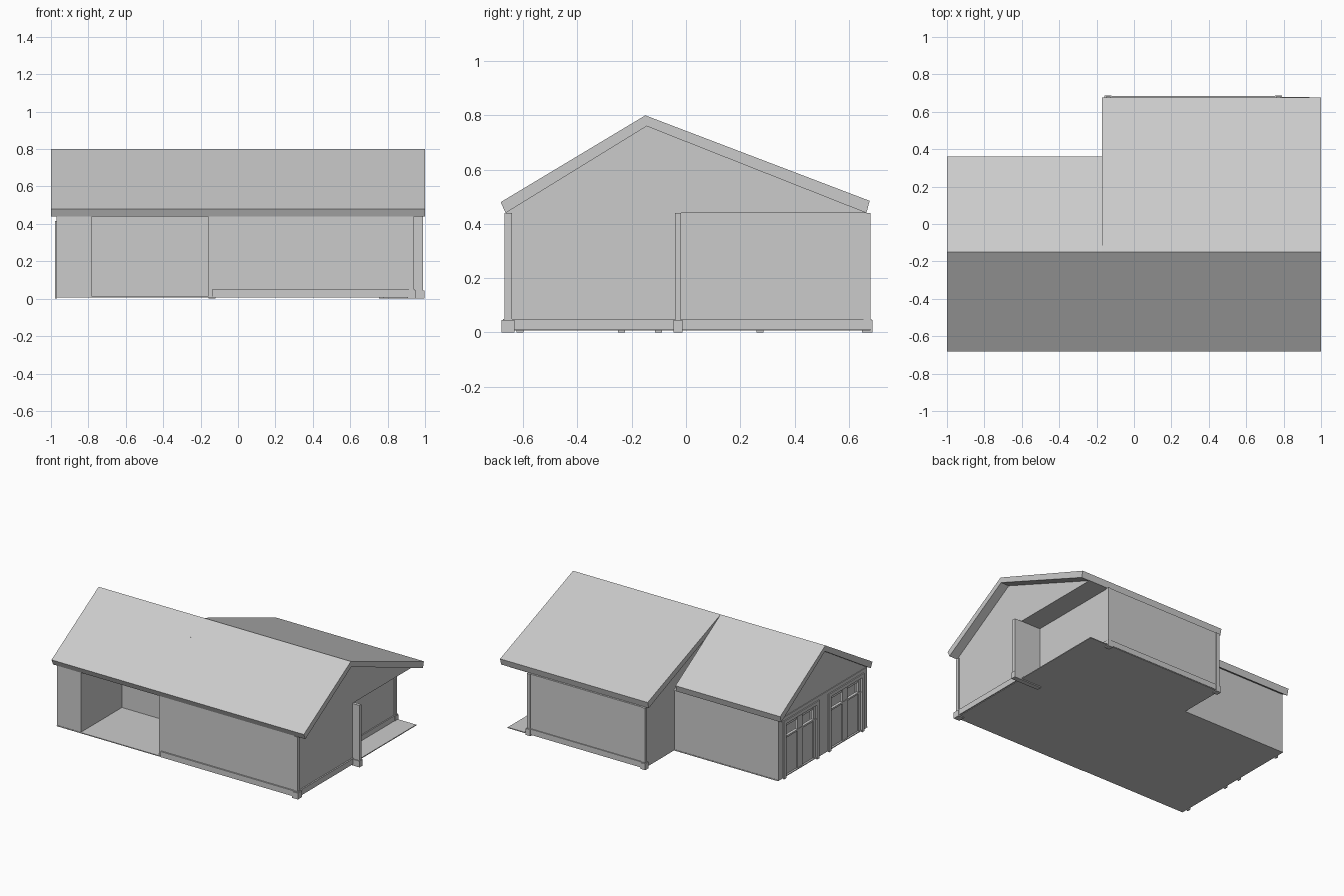
import bpy, bmesh
from mathutils import Vector

if "Cube" in bpy.data.objects:
    bpy.data.objects.remove(bpy.data.objects["Cube"])


def prism(name, pts, axis, lo, hi):
    """Extrude a 2D outline: axis 'z' takes (x, y) points, axis 'x' takes (y, z) points."""
    bm = bmesh.new()
    co = (lambda p: (p[0], p[1], lo)) if axis == 'z' else (lambda p: (lo, p[0], p[1]))
    face = bm.faces.new([bm.verts.new(co(p)) for p in pts])
    ext = bmesh.ops.extrude_face_region(bm, geom=[face])
    move = Vector((0, 0, hi - lo)) if axis == 'z' else Vector((hi - lo, 0, 0))
    bmesh.ops.translate(bm, vec=move, verts=[v for v in ext['geom'] if isinstance(v, bmesh.types.BMVert)])
    bmesh.ops.recalc_face_normals(bm, faces=bm.faces)
    me = bpy.data.meshes.new(name)
    bm.to_mesh(me)
    bm.free()
    ob = bpy.data.objects.new(name, me)
    bpy.context.collection.objects.link(ob)
    return ob


def box(name, x0, x1, y0, y1, z0, z1):
    return prism(name, [(x0, y0), (x1, y0), (x1, y1), (x0, y1)], 'z', z0, z1)


WALL_TOP = 0.44
doors = [(-0.60, -0.25), (-0.09, 0.26)]

# Floor slab, including the open porch at the back right
prism("floor_slab", [(-0.97, -0.668), (0.937, -0.668), (0.937, 0.68), (-0.145, 0.68),
                     (-0.145, 0.343), (-0.97, 0.343)], 'z', 0.007, 0.013)

# Walls: front entry recess, back right porch, garage door openings
outline = [(-0.97, -0.665), (-0.78, -0.665), (-0.78, -0.2), (-0.16, -0.2), (-0.16, -0.665),
           (0.935, -0.665), (0.935, -0.02), (0.78, -0.02), (0.78, 0.677), (-0.145, 0.677),
           (-0.145, 0.34), (-0.97, 0.34)]
for a, b in reversed(doors):
    outline += [(-0.97, b), (-0.92, b), (-0.92, a), (-0.97, a)]
prism("walls", outline, 'z', 0.01, WALL_TOP)

# Gable ends and the flat ceilings below them
prism("gable_right", [(-0.665, WALL_TOP), (0.667, WALL_TOP), (-0.145, 0.765)], 'x', -0.145, 0.935)
prism("gable_left", [(-0.665, WALL_TOP), (0.345, WALL_TOP), (-0.145, 0.765)], 'x', -0.965, -0.145)

# Roof slabs: shallow long slope on the right, steep short slope on the left
for name, back, x0, x1 in (("roof_right", 0.677, -0.17, 1.0), ("roof_left", 0.362, -1.0, -0.17)):
    prism(name, [(-0.683, 0.48), (-0.15, 0.8), (back, 0.485), (back - 0.012, WALL_TOP),
                 (-0.145, 0.76), (-0.665, WALL_TOP)], 'x', x0, x1)

# Baseboards
for name, x0, x1, y0, y1 in (
        ("baseboard_front", -0.14, 0.943, -0.675, -0.66),
        ("baseboard_right", 0.93, 0.945, -0.675, -0.03),
        ("baseboard_porch", 0.775, 0.788, -0.02, 0.68),
        ("baseboard_back", -0.15, 0.788, 0.67, 0.684)):
    box(name, x0, x1, y0, y1, 0.01, 0.05)

# Corner boards with wider bases
for name, x0, x1, y0, y1 in (
        ("corner_front_right", 0.915, 0.941, -0.67, -0.642),
        ("porch_post", 0.78, 0.99, -0.041, -0.018),
        ("corner_porch", 0.76, 0.785, 0.655, 0.681),
        ("corner_back", -0.151, -0.125, 0.655, 0.681)):
    box(name, x0, x1, y0, y1, 0.01, WALL_TOP)
    base = 0.006 if name != "corner_front_right" else 0.01
    box(name + "_base", x0 - base, x1 + base, y0 - base, y1 + base, 0.0, 0.045)

# Garage doors: header, trim, panel, window band and panes
for i, (a, b) in enumerate(doors):
    n = f"garage_{i + 1}_"
    mid = (a + b) / 2
    box(n + "header", -0.97, -0.92, a, b, 0.395, WALL_TOP)
    box(n + "top_trim", -0.978, -0.968, a - 0.025, b + 0.025, 0.39, 0.415)
    box(n + "panel", -0.957, -0.945, a, b, 0.01, 0.29)
    box(n + "top_rail", -0.957, -0.945, a, b, 0.36, 0.395)
    for k, y in enumerate((a + 0.012, mid, b - 0.012)):
        w = 0.012 if k != 1 else 0.03
        box(n + f"stile_{k}", -0.963, -0.945, y - w, y + w, 0.01, 0.395)
    for k, y in enumerate((a - 0.012, b + 0.012)):
        box(n + f"side_trim_{k}", -0.978, -0.968, y - 0.013, y + 0.013, 0.0, 0.415)
    box(n + "window_sill", -0.966, -0.945, a, b, 0.28, 0.292)
